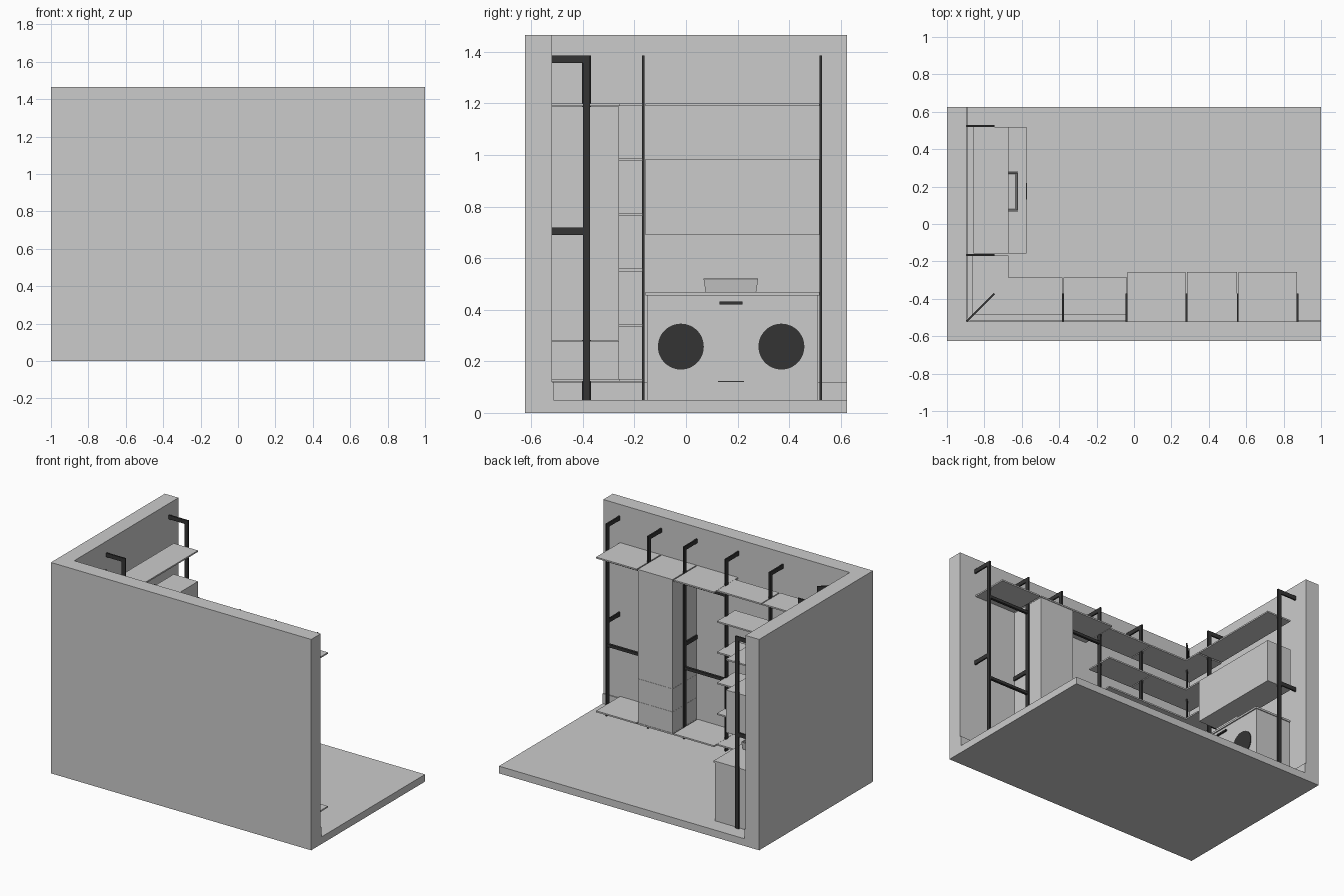
import bpy
import bmesh
from math import radians
from mathutils import Matrix

old = bpy.data.objects.get("Cube")
if old:
    bpy.data.objects.remove(old, do_unlink=True)


def material(name, value):
    m = bpy.data.materials.new(name)
    m.use_nodes = True
    col = (value, value, value, 1)
    m.diffuse_color = col
    m.node_tree.nodes["Principled BSDF"].inputs["Base Color"].default_value = col
    return m


GREY = material("light_grey", 0.6)
DARK = material("black_metal", 0.034)


def finish(name, bm, mat):
    bmesh.ops.recalc_face_normals(bm, faces=bm.faces)
    me = bpy.data.meshes.new(name)
    bm.to_mesh(me)
    bm.free()
    me.materials.append(mat)
    ob = bpy.data.objects.new(name, me)
    bpy.context.collection.objects.link(ob)
    return ob


def add_box(bm, x, y, z):
    geo = bmesh.ops.create_cube(bm, size=1)
    for v in geo["verts"]:
        for i, (lo, hi) in enumerate((x, y, z)):
            v.co[i] = lo if v.co[i] < 0 else hi


def box(name, x, y, z, mat=GREY):
    bm = bmesh.new()
    add_box(bm, x, y, z)
    return finish(name, bm, mat)


def prism(name, outline, z, mat=GREY):
    bm = bmesh.new()
    face = bm.faces.new([bm.verts.new((px, py, z[0])) for px, py in outline])
    ext = bmesh.ops.extrude_face_region(bm, geom=[face])
    for v in ext["geom"]:
        if isinstance(v, bmesh.types.BMVert):
            v.co.z = z[1]
    return finish(name, bm, mat)


# Room shell
WX, WY = -0.895, -0.52          # inner wall faces
FLOOR, TOP = 0.05, 1.465
box("floor", (-1, 1), (-0.625, 0.625), (0, FLOOR))
prism("walls", [(-1, -0.625), (1, -0.625), (1, WY), (WX, WY), (WX, 0.625), (-1, 0.625)],
      (FLOOR, TOP))
prism("skirting", [(WX, WY), (1, WY), (1, -0.513), (-0.888, -0.513), (-0.888, 0.625), (WX, 0.625)],
      (FLOOR, 0.12))


# Posts with two wall brackets each, built along +y and turned to suit the wall
def post(name, x, y, angle=0, stretch=1):
    bm = bmesh.new()
    w = (-0.005, 0.005)
    a, b = 0.12 * stretch, 0.148 * stretch
    add_box(bm, w, (a, b), (FLOOR, 1.385))
    for z in (0.69, 1.357):
        add_box(bm, w, (0, a), (z, z + 0.028))
    bm.transform(Matrix.Translation((x, y, 0)) @ Matrix.Rotation(radians(angle), 4, "Z"))
    finish(name, bm, DARK)


POSTS = (-0.38, -0.04, 0.28, 0.555, 0.875)
for i, px in enumerate(POSTS):
    post(f"front_post_{i + 1}", px, WY)
for i, py in enumerate((-0.165, 0.523)):
    post(f"side_post_{i + 1}", WX, py, -90)
post("corner_post", WX, WY, -45, 1.42)

# Corner shelving: six levels, mitred between the two walls
T = 0.01
BX, BY, FX, FY = -0.865, -0.485, -0.67, -0.287
for i in range(6):
    z = (0.122 + i * 0.2136, 0.122 + i * 0.2136 + T)
    prism(f"corner_shelf_side_{i + 1}", [(BX, BY), (FX, FY), (FX, -0.168), (BX, -0.168)], z)
    prism(f"corner_shelf_front_{i + 1}", [(BX, BY), (-0.383, BY), (-0.383, FY), (FX, FY)], z)
    box(f"front_shelf_{i + 1}", (-0.377, -0.037), (BY, FY), z)

# Deep bays along the front wall: top and bottom shelf
for i in range(1, 4):
    span = (POSTS[i] + 0.004, POSTS[i + 1] - 0.004)
    for label, z in (("lower", 0.122), ("upper", 1.19)):
        box(f"{label}_deep_shelf_{i}", span, (WY, -0.257), (z, z + T))

# Clothes rails in the two open bays
for i in (1, 3):
    for label, z in (("lower", 0.53), ("upper", 1.12)):
        box(f"{label}_rail_{i}", (POSTS[i], POSTS[i + 1]), (-0.395, -0.378), (z, z + 0.02), DARK)

# Tall cupboard with two drawers below a door
levels = (0.132, 0.28, 0.44, 1.19)
for name, lo, hi in zip(("lower_drawer", "upper_drawer", "cupboard"), levels, levels[1:]):
    box(name, (0.285, 0.55), (WY, -0.26), (lo, hi - 0.001))

# Side bay: top shelf, wall cabinet, worktop
BAY = (-0.158, 0.518)
box("side_top_shelf", (-0.857, FX), BAY, (1.19, 1.2))
box("wall_cabinet", (-0.857, FX), BAY, (0.69, 0.985))
box("worktop", (-0.857, -0.575), BAY, (0.455, 0.468))
box("machine_cabinet", (-0.857, -0.583), (-0.152, 0.512), (FLOOR, 0.455))

# Round machine doors, handle and kick slot
for i, y in enumerate((-0.02, 0.37)):
    bm = bmesh.new()
    bmesh.ops.create_cone(bm, cap_ends=True, segments=48, radius1=0.089, radius2=0.089, depth=0.006)
    bm.transform(Matrix.Translation((-0.581, y, 0.257)) @ Matrix.Rotation(radians(90), 4, "Y"))
    finish(f"machine_door_{i + 1}", bm, DARK)
box("cabinet_handle", (-0.583, -0.572), (0.13, 0.22), (0.42, 0.431), DARK)
box("kick_slot", (-0.583, -0.579), (0.125, 0.225), (0.119, 0.123), DARK)

# Open basin with flared sides on the worktop
bm = bmesh.new()
add_box(bm, (-0.83, -0.62), (0.068, 0.28), (0.468, 0.52))
for v in bm.verts:
    if v.co.z < 0.5:
        v.co.x += 0.008 if v.co.x < -0.7 else -0.008
        v.co.y += 0.008 if v.co.y < 0.17 else -0.008
bm.normal_update()
bmesh.ops.delete(bm, geom=[f for f in bm.faces if f.normal.z > 0.9], context="FACES_ONLY")
basin = finish("basin", bm, GREY)
mod = basin.modifiers.new("wall", "SOLIDIFY")
mod.thickness = 0.008
mod.offset = -1
